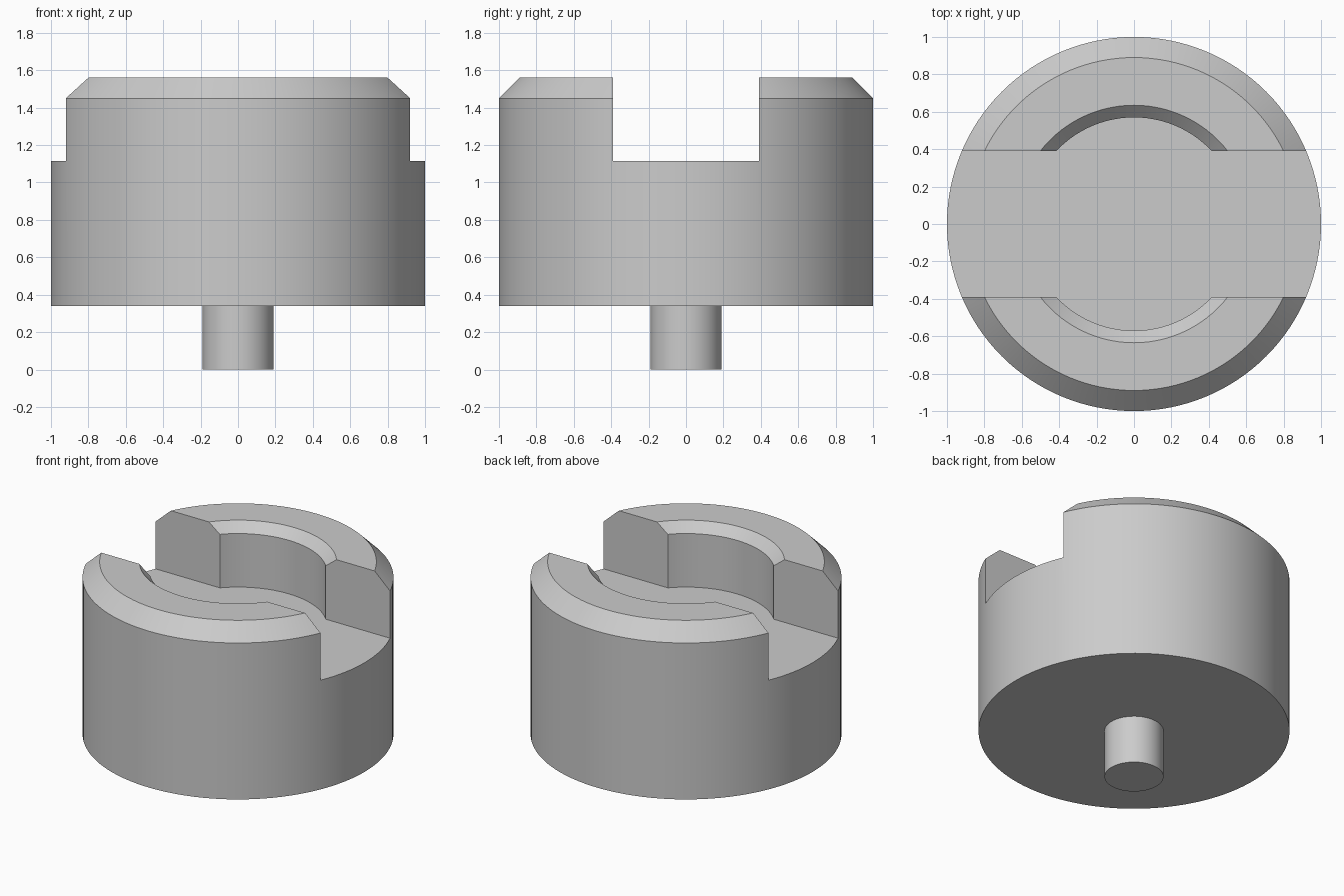
import bpy
import bmesh
import math
from mathutils import Matrix, Vector

cube = bpy.data.objects.get("Cube")
if cube:
    bpy.data.objects.remove(cube, do_unlink=True)

steel = bpy.data.materials.new("plain grey")
steel.use_nodes = True
GREY = (0.6, 0.6, 0.6, 1)
steel.diffuse_color = GREY
steel.node_tree.nodes["Principled BSDF"].inputs["Base Color"].default_value = GREY


def add_object(name, bm):
    bmesh.ops.recalc_face_normals(bm, faces=bm.faces)
    mesh = bpy.data.meshes.new(name)
    bm.to_mesh(mesh)
    bm.free()
    mesh.materials.append(steel)
    obj = bpy.data.objects.new(name, mesh)
    bpy.context.collection.objects.link(obj)
    return obj


def lathe(name, profile, sides):
    """Closed round solid from (radius, height) rings, capped at both ends."""
    bm = bmesh.new()
    rings = []
    for r, z in profile:
        angles = [math.tau * i / sides for i in range(sides)]
        rings.append([bm.verts.new((r * math.cos(a), r * math.sin(a), z)) for a in angles])
    for low, high in zip(rings, rings[1:]):
        for i in range(sides):
            j = (i + 1) % sides
            bm.faces.new((low[i], low[j], high[j], high[i]))
    bm.faces.new(rings[0])
    bm.faces.new(rings[-1])
    return add_object(name, bm)


def box(name, center, size):
    bm = bmesh.new()
    bmesh.ops.create_cube(bm, size=1, matrix=Matrix.Translation(center) @ Matrix.Diagonal((*size, 1)))
    return add_object(name, bm)


def smooth(obj):
    bpy.ops.object.select_all(action="DESELECT")
    obj.select_set(True)
    bpy.context.view_layer.objects.active = obj
    bpy.ops.object.shade_smooth_by_angle(angle=math.radians(25))


BASE, FLOOR, TOP = 0.34, 1.115, 1.56

# Chamfered round body
body = lathe("body", [(1, BASE), (1, 1.45), (0.89, TOP)], 128)

# Cutters: countersunk bore and straight slot sharing one floor
bore = lathe("bore_cutter", [(0.57, FLOOR), (0.57, TOP - 0.065), (0.635, TOP), (0.635, TOP + 0.2)], 96)
slot = box("slot_cutter", Vector((0, 0, FLOOR + 0.5)), (3, 0.78, 1))
for cutter in (bore, slot):
    cut = body.modifiers.new(cutter.name, "BOOLEAN")
    cut.operation = "DIFFERENCE"
    cut.solver = "EXACT"
    cut.object = cutter
    cutter.hide_render = True

# Bake the cuts and drop the helpers
bpy.context.view_layer.update()
evaluated = body.evaluated_get(bpy.context.evaluated_depsgraph_get())
carved = bpy.data.meshes.new_from_object(evaluated)
body.modifiers.clear()
body.data = carved
for cutter in (bore, slot):
    bpy.data.objects.remove(cutter, do_unlink=True)
smooth(body)

# Short locating pin below
pin = lathe("pin", [(0.19, 0), (0.19, BASE)], 48)
smooth(pin)
